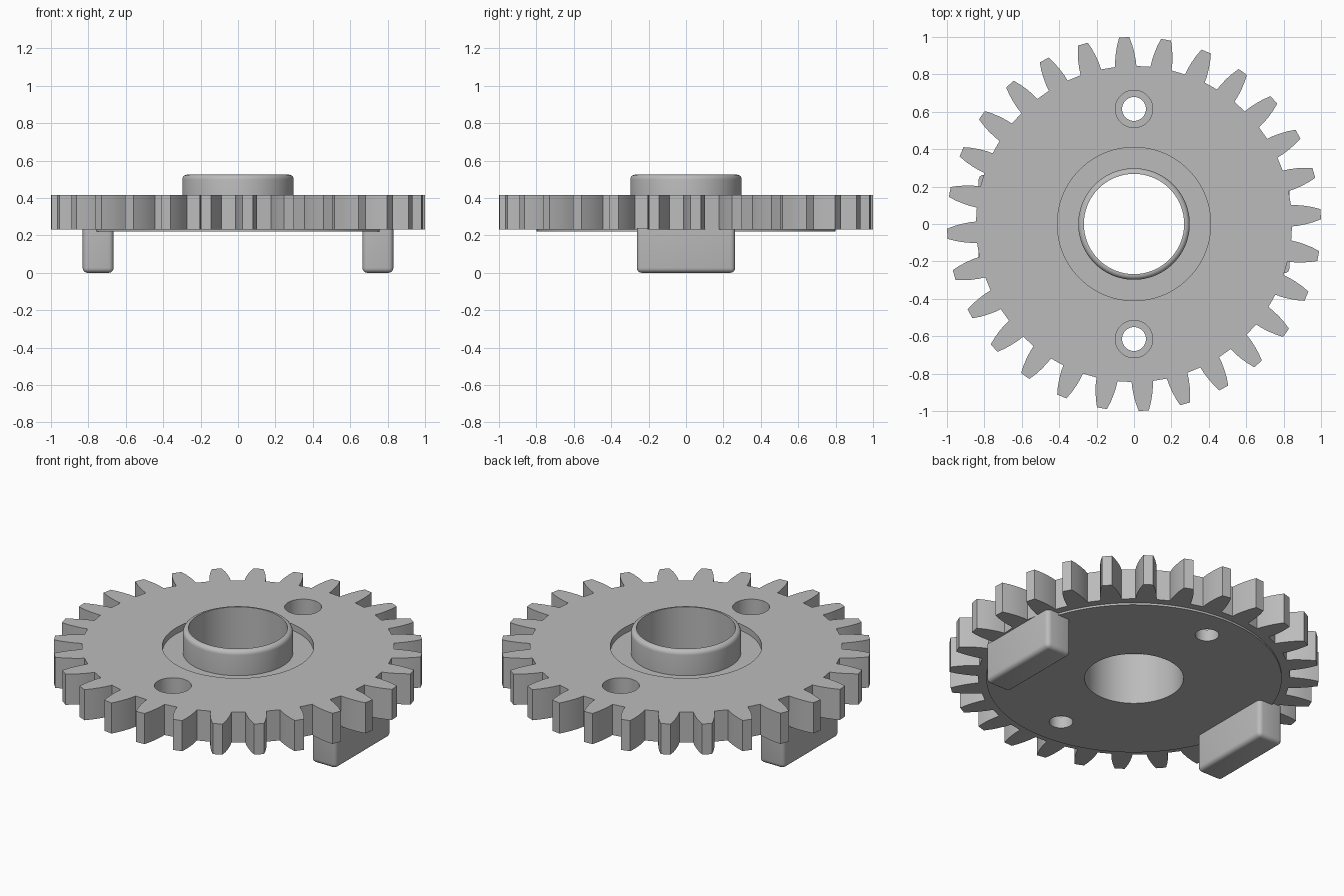
import bpy, bmesh, math
from mathutils import Matrix

if "Cube" in bpy.data.objects:
    bpy.data.objects.remove(bpy.data.objects["Cube"])

grey = bpy.data.materials.new("light_grey")
grey.use_nodes = True
COLOUR = (0.5, 0.5, 0.5, 1)
grey.diffuse_color = COLOUR
grey.node_tree.nodes["Principled BSDF"].inputs["Base Color"].default_value = COLOUR


def finish(name, bm):
    bmesh.ops.recalc_face_normals(bm, faces=bm.faces[:])
    mesh = bpy.data.meshes.new(name)
    bm.to_mesh(mesh)
    bm.free()
    mesh.materials.append(grey)
    obj = bpy.data.objects.new(name, mesh)
    bpy.context.collection.objects.link(obj)
    return obj


def prism(name, outline, z0, z1):
    bm = bmesh.new()
    face = bm.faces.new([bm.verts.new((x, y, z0)) for x, y in outline])
    top = bmesh.ops.extrude_face_region(bm, geom=[face])["geom"]
    verts = [v for v in top if isinstance(v, bmesh.types.BMVert)]
    bmesh.ops.translate(bm, verts=verts, vec=(0, 0, z1 - z0))
    return finish(name, bm)


def cylinder(name, radius, z0, z1, y=0, segments=96):
    turn = [2 * math.pi * i / segments for i in range(segments)]
    outline = [(radius * math.cos(a), y + radius * math.sin(a)) for a in turn]
    return prism(name, outline, z0, z1)


def select_only(obj):
    bpy.ops.object.select_all(action="DESELECT")
    obj.select_set(True)
    bpy.context.view_layer.objects.active = obj


def combine(target, tool, operation):
    mod = target.modifiers.new(tool.name, "BOOLEAN")
    mod.operation, mod.object, mod.solver = operation, tool, "EXACT"
    select_only(target)
    bpy.ops.object.modifier_apply(modifier=mod.name)
    bpy.data.objects.remove(tool)


def smooth(obj):
    select_only(obj)
    bpy.ops.object.shade_smooth_by_angle(angle=math.radians(25))


# Toothed wheel outline: each tooth has curved flanks given as (radius, half width)
TEETH = 28
flank = [(0.845, 0.057), (0.88, 0.055), (0.92, 0.049), (0.96, 0.04), (1.0, 0.027)]
tooth = [(r, -w) for r, w in flank] + [(r, w) for r, w in reversed(flank)]
outline = []
for i in range(TEETH):
    mid = math.radians(3) + 2 * math.pi * i / TEETH
    for r, w in tooth:
        a = mid + w / r
        outline.append((r * math.cos(a), r * math.sin(a)))
gear = prism("gear_wheel", outline, 0.232, 0.415)

# Thin raised disc underneath and ring recess on top
combine(gear, cylinder("under_disc", 0.8, 0.22, 0.3), "UNION")
combine(gear, cylinder("ring_recess", 0.41, 0.378, 0.6), "DIFFERENCE")

# Hub with a rounded rim
hub = cylinder("hub", 0.298, 0.3, 0.525)
bm = bmesh.new()
bm.from_mesh(hub.data)
rim = [e for e in bm.edges if all(v.co.z > 0.5 for v in e.verts)]
bmesh.ops.bevel(bm, geom=rim, offset=0.026, segments=5, profile=0.5, affect="EDGES")
bm.to_mesh(hub.data)
bm.free()
combine(gear, hub, "UNION")

# Centre bore and two counterbored bolt holes
combine(gear, cylinder("bore", 0.268, 0.1, 0.7), "DIFFERENCE")
for y in (-0.615, 0.615):
    combine(gear, cylinder("bolt_hole", 0.064, 0.1, 0.7, y, 48), "DIFFERENCE")
    combine(gear, cylinder("counterbore", 0.1, 0.29, 0.7, y, 48), "DIFFERENCE")
smooth(gear)

# Rounded drive lugs on the underside
for side, name in ((1, "left_lug"), (-1, "right_lug")):
    bm = bmesh.new()
    place = Matrix.Translation((side * 0.748, 0, 0.118)) @ Matrix.Diagonal((0.165, 0.526, 0.236, 1))
    bmesh.ops.create_cube(bm, size=1, matrix=place)
    edges = [e for e in bm.edges if min(v.co.z for v in e.verts) < 0.1]
    bmesh.ops.bevel(bm, geom=edges, offset=0.026, segments=4, profile=0.5, affect="EDGES")
    smooth(finish(name, bm))
